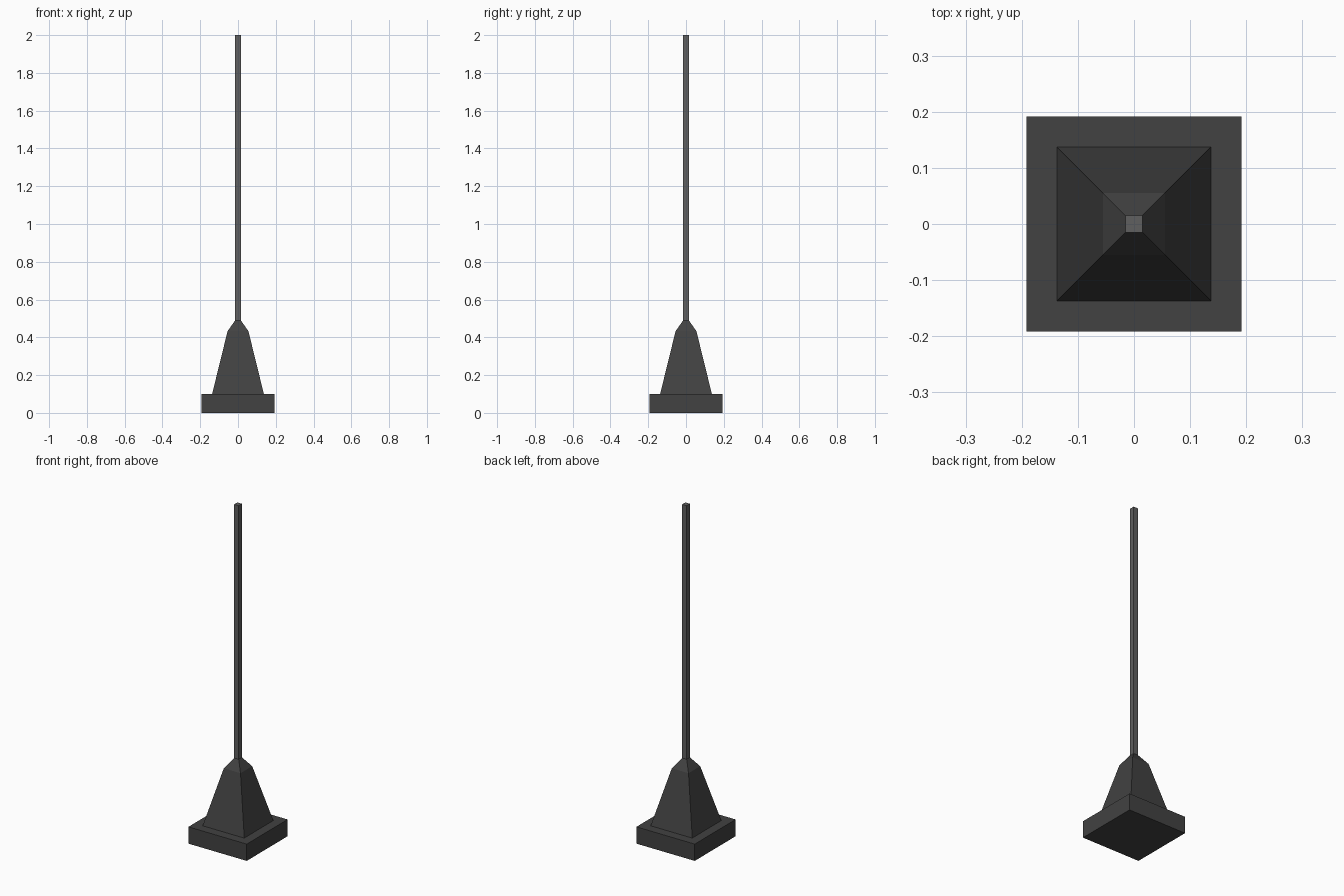
import bpy
import bmesh

cube = bpy.data.objects.get("Cube")
if cube:
    bpy.data.objects.remove(cube, do_unlink=True)


def make_material(name, value):
    mat = bpy.data.materials.new(name)
    mat.use_nodes = True
    color = (value, value, value, 1.0)
    mat.diffuse_color = color
    mat.node_tree.nodes["Principled BSDF"].inputs["Base Color"].default_value = color
    return mat


def square_loft(name, sections, mat):
    """Stack square cross-sections given as (half width, height)."""
    bm = bmesh.new()
    rings = [[bm.verts.new((sx * h, sy * h, z))
              for sx, sy in ((-1, -1), (1, -1), (1, 1), (-1, 1))]
             for h, z in sections]
    for low, high in zip(rings, rings[1:]):
        for i in range(4):
            j = (i + 1) % 4
            bm.faces.new((low[i], low[j], high[j], high[i]))
    bm.faces.new(rings[0][::-1])
    bm.faces.new(rings[-1])
    mesh = bpy.data.meshes.new(name)
    bm.to_mesh(mesh)
    bm.free()
    mesh.materials.append(mat)
    obj = bpy.data.objects.new(name, mesh)
    bpy.context.collection.objects.link(obj)
    return obj


dark = make_material("dark_charcoal", 0.054)
grey = make_material("pole_grey", 0.115)

# Square slab, tapered pedestal with a sloped shoulder, slim square pole
square_loft("base_slab", [(0.192, 0.0), (0.192, 0.1)], dark)
square_loft("tapered_pedestal", [(0.137, 0.1), (0.055, 0.433), (0.015, 0.49)], dark)
square_loft("pole", [(0.015, 0.49), (0.015, 2.0)], grey)
